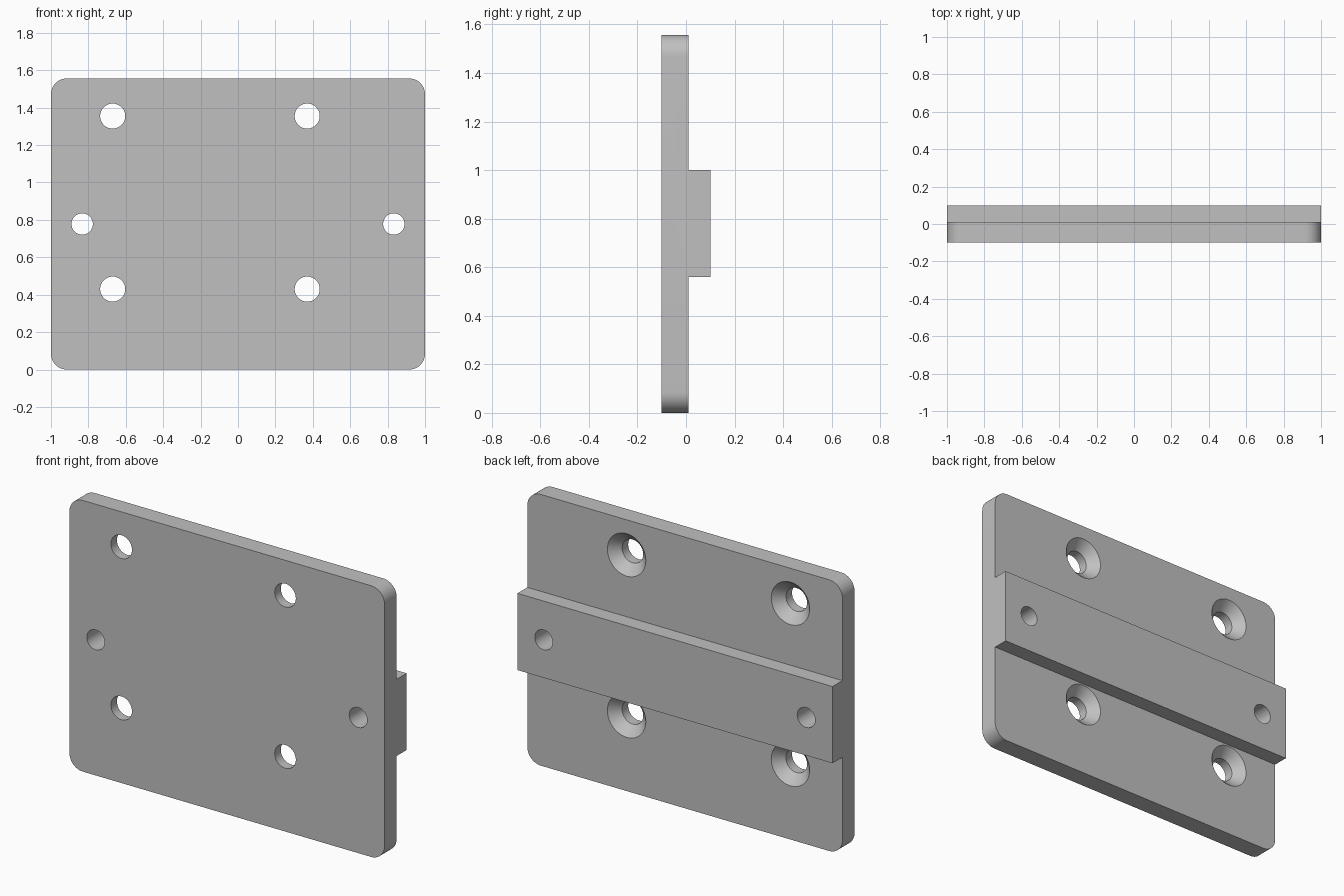
import bpy, bmesh, math
from mathutils import Matrix, Vector

if "Cube" in bpy.data.objects:
    bpy.data.objects.remove(bpy.data.objects["Cube"])

HEIGHT, FRONT, STEP, BACK = 1.556, -0.1, 0.01, 0.1
RAIL_LOW, RAIL_HIGH = 0.56, 1.0
CORNER = 0.085

grey = bpy.data.materials.new("plain grey")
grey.use_nodes = True
colour = (0.53, 0.53, 0.53, 1)
grey.diffuse_color = colour
grey.node_tree.nodes["Principled BSDF"].inputs["Base Color"].default_value = colour


def make_object(name, bm):
    bmesh.ops.recalc_face_normals(bm, faces=bm.faces)
    mesh = bpy.data.meshes.new(name)
    bm.to_mesh(mesh)
    bm.free()
    mesh.materials.append(grey)
    obj = bpy.data.objects.new(name, mesh)
    bpy.context.collection.objects.link(obj)
    return obj


def mounting_plate():
    # T-shaped side profile, extruded across the full width
    profile = [(FRONT, 0), (STEP, 0), (STEP, RAIL_LOW), (BACK, RAIL_LOW),
               (BACK, RAIL_HIGH), (STEP, RAIL_HIGH), (STEP, HEIGHT), (FRONT, HEIGHT)]
    bm = bmesh.new()
    face = bm.faces.new([bm.verts.new((-1, y, z)) for y, z in profile])
    side = bmesh.ops.extrude_face_region(bm, geom=[face])
    moved = [v for v in side["geom"] if isinstance(v, bmesh.types.BMVert)]
    bmesh.ops.translate(bm, verts=moved, vec=(2, 0, 0))
    # Round the four outer corners
    corners = [e for e in bm.edges
               if abs(e.verts[0].co.y - e.verts[1].co.y) > 0.05
               and all(v.co.z < 0.01 or v.co.z > HEIGHT - 0.01 for v in e.verts)]
    bmesh.ops.bevel(bm, geom=corners, offset=CORNER, segments=12,
                    profile=0.5, affect='EDGES')
    return make_object("mounting_plate", bm)


def hole_cutter(name, x, z, outline):
    # Lathe a radius/depth outline around the y axis
    bm = bmesh.new()
    rings = []
    for radius, y in outline:
        ring = bmesh.ops.create_circle(bm, segments=48, radius=radius)["verts"]
        bmesh.ops.transform(bm, verts=ring, matrix=Matrix.Translation((x, y, z))
                            @ Matrix.Rotation(math.pi / 2, 4, 'X'))
        rings.append(ring)
    for a, b in zip(rings, rings[1:]):
        for i in range(len(a)):
            j = (i + 1) % len(a)
            bm.faces.new((a[i], a[j], b[j], b[i]))
    bm.faces.new(rings[0])
    bm.faces.new(rings[-1])
    cutter = make_object(name, bm)
    cutter.hide_render = True
    return cutter


plate = mounting_plate()

# Four countersunk screw holes and two plain holes through the rail
screw = [(0.067, -0.2), (0.067, -0.045), (0.124, 0.012)]
plain = [(0.057, -0.2), (0.057, 0.2)]
cutters = [hole_cutter("screw_hole", x, z, screw)
           for x in (-0.67, 0.37) for z in (0.43, 1.355)]
cutters += [hole_cutter("rail_hole", x, HEIGHT / 2, plain) for x in (-0.833, 0.833)]

bpy.context.view_layer.objects.active = plate
for cutter in cutters:
    cut = plate.modifiers.new("hole", 'BOOLEAN')
    cut.operation, cut.solver, cut.object = 'DIFFERENCE', 'EXACT', cutter
    bpy.ops.object.modifier_apply(modifier=cut.name)
    bpy.data.objects.remove(cutter)

# Smooth the round walls, keep the edges crisp
bpy.ops.object.select_all(action='DESELECT')
plate.select_set(True)
bpy.ops.object.shade_smooth_by_angle(angle=math.radians(30))
